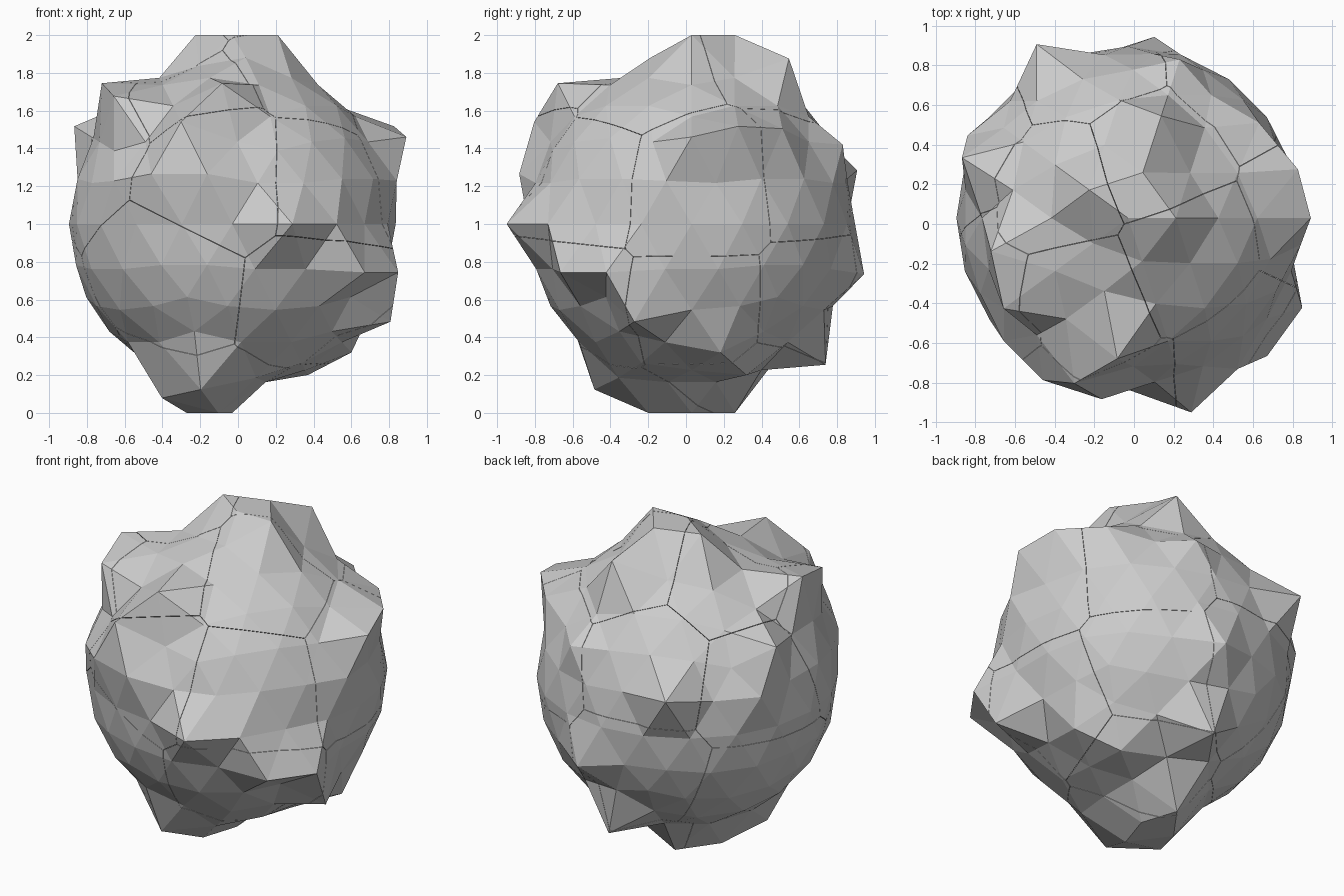
import bpy, bmesh, math
from mathutils import Vector

if "Cube" in bpy.data.objects:
    bpy.data.objects.remove(bpy.data.objects["Cube"])

CENTRE = Vector((-0.03, 0.03, 1.0))
BASE = 0.865   # radius of the plain boulder
PEAK = 1.03    # radius of a full knob

# Knobs as (compass angle, height on unit sphere), grouped by radius
knobs = {
    PEAK: [(0, .447), (17.5, .506), (117.8, .277), (161.5, .506), (-166.4, .724),
           (-144, .675), (-94.4, .724), (-108, .526), (72, .851), (-72, 0),
           (-18.5, -.506), (85.6, -.724), (-108, -.851), (-144, -.894)],
    1.02: [(-26.5, -.2325), (-45.5, -.2325)],
    0.96: [(36, .526), (81.8, -.277), (-98.2, .277), (-117.8, .277)],
    0.94: [(153.5, .2325), (-54, 0), (72, .447), (13.6, -.724), (36, -.851)],
    0.91: [(-134.5, .2325), (-72, .962), (-72, -.894), (-9.5, .2325)],
}
# Flat crown and flat foot: pole plus three neighbours each
plates = {1: (0, 72, 144), -1: (108, 180, 252)}


def direction(angle, height):
    a, s = math.radians(angle), math.sqrt(max(0, 1 - height * height))
    return Vector((s * math.cos(a), s * math.sin(a), height))


# Boulder: faceted sphere with chosen corners pulled outward
rock = bmesh.new()
bmesh.ops.create_icosphere(rock, subdivisions=3, radius=1)
dirs = {v: v.co.normalized() for v in rock.verts}


def nearest(angle, height):
    d = direction(angle, height)
    return max(dirs, key=lambda v: dirs[v].dot(d))


for v, d in dirs.items():
    v.co = d * BASE
for radius, spots in knobs.items():
    for angle, height in spots:
        v = nearest(angle, height)
        v.co = dirs[v] * radius
for sign, angles in plates.items():
    for v in [nearest(0, sign)] + [nearest(a, sign * .962) for a in angles]:
        v.co = dirs[v] * 0.96
        v.co.z = sign
bmesh.ops.translate(rock, verts=rock.verts, vec=CENTRE)

# Shard centres: the boulder is cracked into the cells around these
seeds = [Vector(p) for p in (
    (-.1, -.6, 1.25), (-.38, -.58, .68), (.42, -.5, 1.2), (.4, -.55, .6),
    (.7, .1, 1.2), (.6, .1, .5), (.45, .6, 1.25), (.4, .6, .6),
    (-.2, .65, 1.35), (-.2, .7, .75), (-.7, .3, 1.25), (-.65, .3, .6),
    (-.65, -.25, 1.4), (-.25, -.4, 1.7), (.3, -.2, 1.75), (.1, .4, 1.8),
    (-.4, .2, 1.75), (-.2, -.15, .2), (.2, .25, .25), (0, 0, 1.0))]
GAP = 0.001

for i, seed in enumerate(seeds):
    bm = rock.copy()
    others = sorted((s for s in seeds if s != seed), key=lambda s: (s - seed).length)
    for other in others:
        n = (other - seed).normalized()
        geom = bm.verts[:] + bm.edges[:] + bm.faces[:]
        if not geom:
            break
        bmesh.ops.bisect_plane(bm, geom=geom, dist=1e-6, plane_co=(seed + other) / 2 - n * GAP,
                               plane_no=n, clear_outer=True)
        rim = [e for e in bm.edges if e.is_boundary]
        if rim:
            bmesh.ops.holes_fill(bm, edges=rim, sides=0)
    if bm.faces:
        bmesh.ops.recalc_face_normals(bm, faces=bm.faces)
        mesh = bpy.data.meshes.new("rock_shard_%02d" % (i + 1))
        bm.to_mesh(mesh)
        bpy.context.collection.objects.link(bpy.data.objects.new(mesh.name, mesh))
    bm.free()
rock.free()
